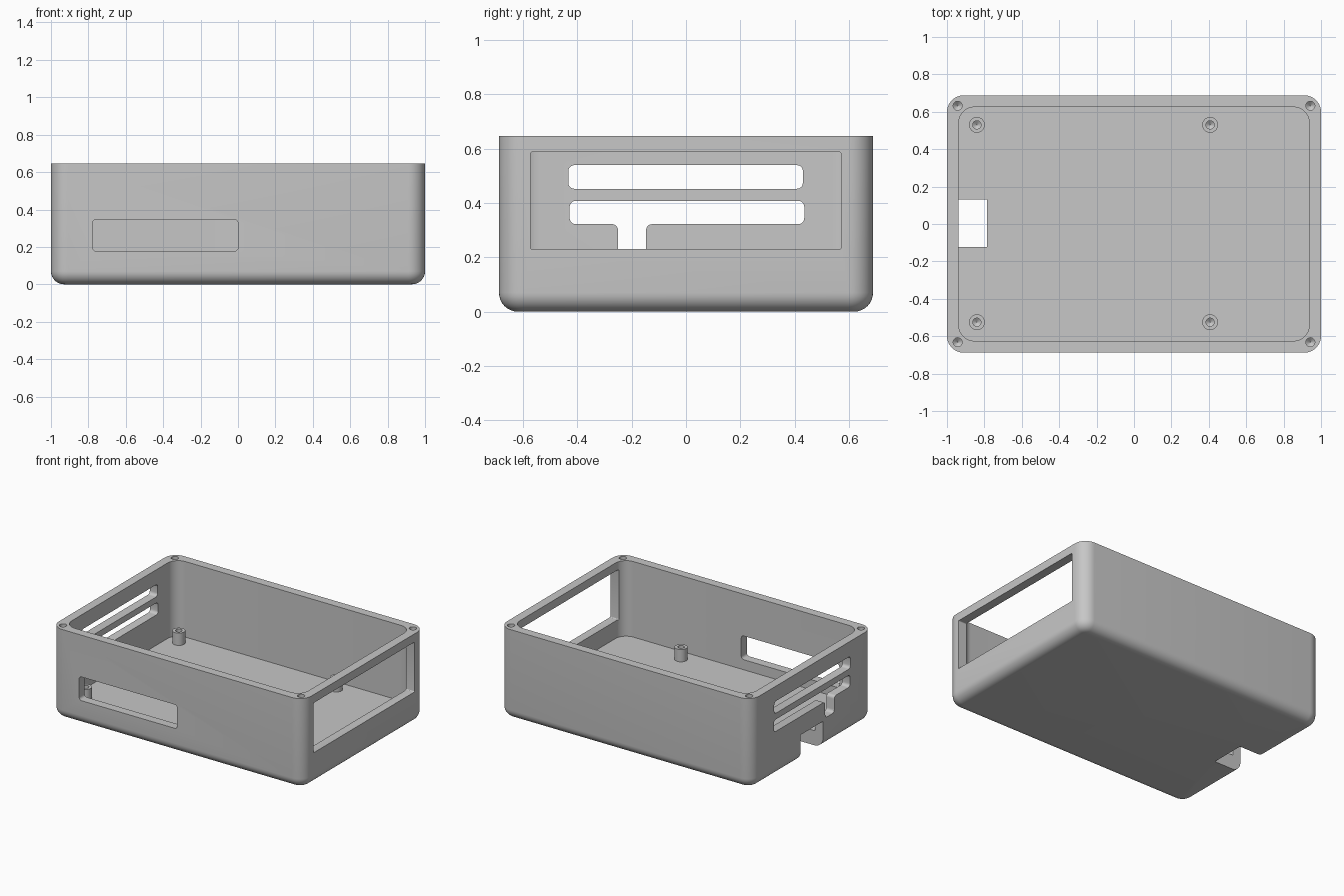
import bpy, bmesh, math

if "Cube" in bpy.data.objects:
    bpy.data.objects.remove(bpy.data.objects["Cube"], do_unlink=True)

HX, HY, TOP, FLOOR, WALL = 1.0, 0.688, 0.646, 0.105, 0.063

grey = bpy.data.materials.new("mid grey plastic")
grey.use_nodes = True
grey.diffuse_color = (0.57, 0.57, 0.57, 1)
grey.node_tree.nodes["Principled BSDF"].inputs["Base Color"].default_value = (0.57, 0.57, 0.57, 1)


def make_object(name, bm):
    bmesh.ops.remove_doubles(bm, verts=bm.verts, dist=1e-5)
    bmesh.ops.recalc_face_normals(bm, faces=bm.faces)
    mesh = bpy.data.meshes.new(name)
    bm.to_mesh(mesh)
    bm.free()
    mesh.materials.append(grey)
    obj = bpy.data.objects.new(name, mesh)
    bpy.context.collection.objects.link(obj)
    return obj


def rounded_ring(hx, hy, r, z, steps=10):
    """Rounded rectangle outline; a circle when hx = hy = r."""
    pts = []
    for q, (sx, sy) in enumerate([(1, 1), (-1, 1), (-1, -1), (1, -1)]):
        for i in range(steps):
            a = math.pi / 2 * (q + i / (steps - 1))
            pts.append((sx * (hx - r) + r * math.cos(a), sy * (hy - r) + r * math.sin(a), z))
    return pts


def loft(name, rings):
    """Skin a stack of outlines and cap both ends."""
    bm = bmesh.new()
    rows = [[bm.verts.new(p) for p in ring] for ring in rings]
    for a, b in zip(rows, rows[1:]):
        for i in range(len(a)):
            j = (i + 1) % len(a)
            bm.faces.new((a[i], a[j], b[j], b[i]))
    bm.faces.new(rows[0])
    bm.faces.new(rows[-1])
    return make_object(name, bm)


def lathe(name, profile):
    return loft(name, [rounded_ring(r, r, r, z) for r, z in profile])


def prism(axis, start, length, outline, radius):
    """Cutter with a corner-rounded outline, extruded along x or y."""
    bm = bmesh.new()
    place = (lambda u, v: (start, u, v)) if axis == "x" else (lambda u, v: (u, start, v))
    bm.faces.new([bm.verts.new(place(u, v)) for u, v in outline])
    if radius:
        bmesh.ops.bevel(bm, geom=bm.verts[:], offset=radius, segments=5,
                        profile=0.5, affect="VERTICES")
    out = bmesh.ops.extrude_face_region(bm, geom=bm.faces[:])
    moved = [g for g in out["geom"] if isinstance(g, bmesh.types.BMVert)]
    shift = (length, 0, 0) if axis == "x" else (0, length, 0)
    bmesh.ops.translate(bm, verts=moved, vec=shift)
    return make_object("cutter", bm)


def box_outline(u0, u1, v0, v1):
    return [(u0, v0), (u1, v0), (u1, v1), (u0, v1)]


def cut(obj, cutter):
    cutter.hide_render = True
    mod = obj.modifiers.new("cut", "BOOLEAN")
    mod.operation, mod.solver, mod.object = "DIFFERENCE", "EXACT", cutter
    bpy.context.view_layer.objects.active = obj
    bpy.ops.object.modifier_apply(modifier=mod.name)
    bpy.data.objects.remove(cutter, do_unlink=True)


def smooth(obj):
    bpy.ops.object.select_all(action="DESELECT")
    obj.select_set(True)
    bpy.context.view_layer.objects.active = obj
    bpy.ops.object.shade_smooth_by_angle(angle=math.radians(35))


# Open tray with rounded corners and a rounded bottom edge
corner, fillet = 0.09, 0.07
rings = []
for i in range(9):
    a = math.pi / 2 * i / 8
    d = fillet * (1 - math.sin(a))
    rings.append(rounded_ring(HX - d, HY - d, corner - d, fillet * (1 - math.cos(a))))
rings.append(rounded_ring(HX, HY, corner, TOP))
for z in (TOP, FLOOR):
    rings.append(rounded_ring(HX - WALL, HY - WALL, 0.083, z))
body = loft("case_body", rings)

# Large display window on one end
cut(body, prism("x", 0.9, 0.2, box_outline(-0.572, 0.57, 0.23, 0.587), 0.006))

# Long window in the front wall
cut(body, prism("y", -0.75, 0.2, box_outline(-0.777, 0, 0.177, 0.347), 0.02))

# Two slots in the other end, the lower one with a drop
cut(body, prism("x", -1.1, 0.2, box_outline(-0.433, 0.43, 0.452, 0.539), 0.022))
drop_slot = [(-0.428, 0.322), (-0.25, 0.322), (-0.25, 0.205), (-0.147, 0.205),
             (-0.147, 0.322), (0.435, 0.322), (0.435, 0.408), (-0.428, 0.408)]
cut(body, prism("x", -1.1, 0.2, drop_slot, 0.022))

# Cable notch through the end wall and floor
cut(body, prism("x", -1.1, 0.315, box_outline(-0.123, 0.13, -0.1, 0.19), 0))

# Screw holes in the rim corners
for sx in (-1, 1):
    for sy in (-1, 1):
        hole = lathe("cutter", [(0.001, 0.53), (0.024, 0.55), (0.024, 0.7)])
        hole.location = (sx * 0.943, sy * 0.632, 0)
        cut(body, hole)
smooth(body)

# Hollow board standoffs on the floor
for x, side in ((-0.84, "right"), (0.407, "left")):
    for y, end in ((-0.525, "front"), (0.53, "back")):
        post = lathe(f"standoff_{end}_{side}", [
            (0.042, 0.095), (0.042, 0.193), (0.022, 0.193), (0.022, 0.13), (0.001, 0.115)])
        post.location = (x, y, 0)
        smooth(post)
